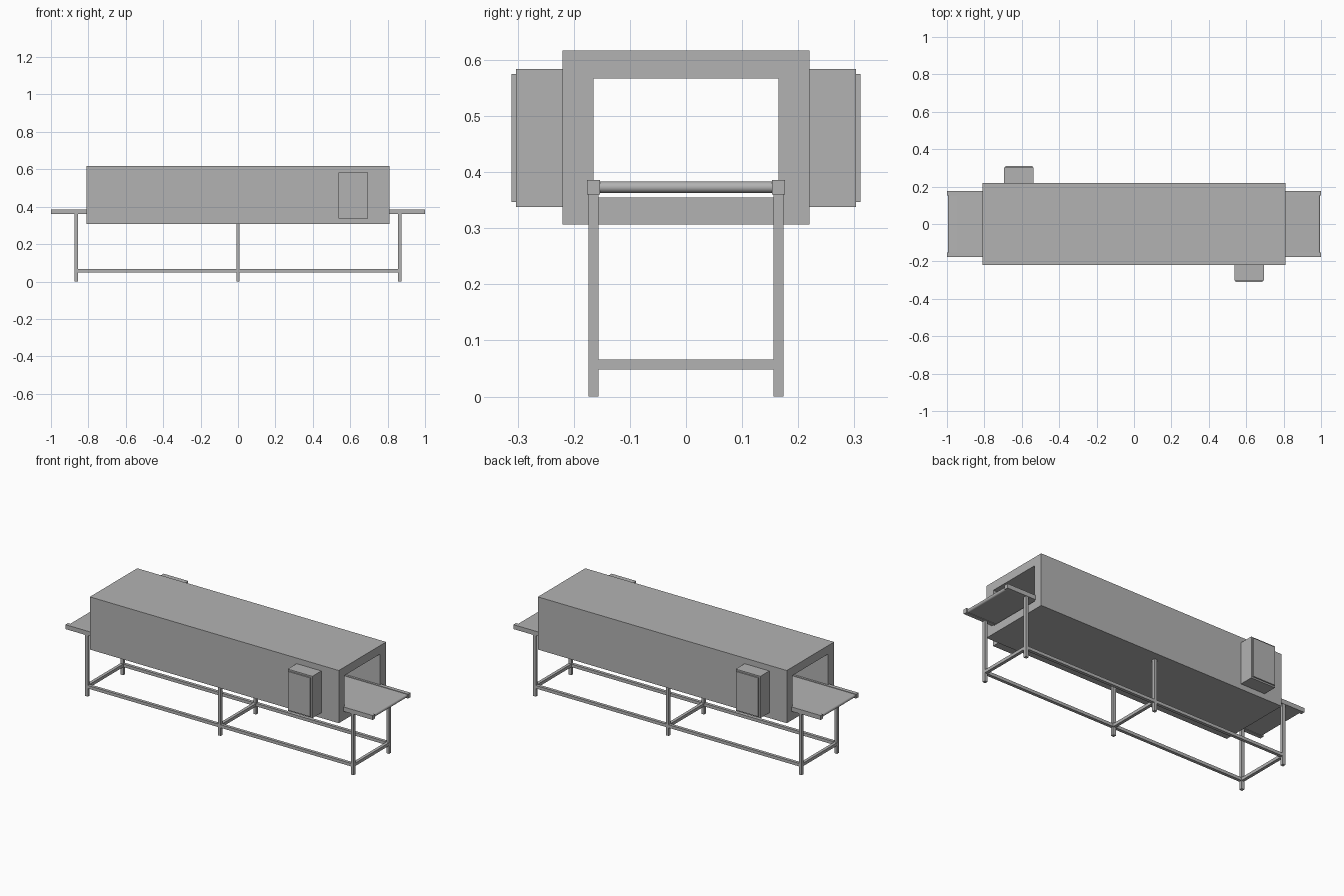
import bpy
import bmesh
import math

if "Cube" in bpy.data.objects:
    bpy.data.objects.remove(bpy.data.objects["Cube"], do_unlink=True)

GREY = (0.45, 0.45, 0.45, 1)
steel = bpy.data.materials.new("steel_grey")
steel.use_nodes = True
steel.diffuse_color = GREY
steel.node_tree.nodes["Principled BSDF"].inputs["Base Color"].default_value = GREY


def finish(name, bm):
    bmesh.ops.recalc_face_normals(bm, faces=bm.faces)
    mesh = bpy.data.meshes.new(name)
    bm.to_mesh(mesh)
    bm.free()
    mesh.materials.append(steel)
    obj = bpy.data.objects.new(name, mesh)
    bpy.context.collection.objects.link(obj)
    return obj


def box(name, x, y, z):
    """Axis-aligned box from (low, high) pairs."""
    bm = bmesh.new()
    bmesh.ops.create_cube(bm, size=1)
    for v in bm.verts:
        v.co = [lo + (c + 0.5) * (hi - lo) for c, (lo, hi) in zip(v.co, (x, y, z))]
    return finish(name, bm)


def around(centre, half):
    return (centre - half, centre + half)


# Tunnel housing: rectangular tube, open at both ends
def ring(bm, x, half_y, low, high):
    corners = ((-half_y, low), (half_y, low), (half_y, high), (-half_y, high))
    return [bm.verts.new((x, y, z)) for y, z in corners]


bm = bmesh.new()
rings = [ring(bm, -0.81, 0.22, 0.307, 0.617), ring(bm, 0.81, 0.22, 0.307, 0.617),
         ring(bm, 0.81, 0.165, 0.355, 0.567), ring(bm, -0.81, 0.165, 0.355, 0.567)]
for a, b in zip(rings, rings[1:] + rings[:1]):
    for i in range(4):
        j = (i + 1) % 4
        bm.faces.new((a[i], a[j], b[j], b[i]))
finish("tunnel_housing", bm)

# Conveyor belt: rounded-end loop, extruded across the width
R, REACH, STEPS = 0.01, 0.985, 12
bm = bmesh.new()
outline = []
for side in (1, -1):
    for i in range(STEPS + 1):
        a = math.pi * (i / STEPS - 0.5)
        outline.append(bm.verts.new((side * (REACH + R * math.cos(a)), -0.153,
                                     0.373 + side * R * math.sin(a))))
face = bm.faces.new(outline)
grown = bmesh.ops.extrude_face_region(bm, geom=[face])["geom"]
bmesh.ops.translate(bm, vec=(0, 0.306, 0),
                    verts=[g for g in grown if isinstance(g, bmesh.types.BMVert)])
belt = finish("conveyor_belt", bm)
bpy.context.view_layer.objects.active = belt
belt.select_set(True)
bpy.ops.object.shade_smooth_by_angle()
belt.select_set(False)

# Side rails, lower stringers and legs on both sides
T = 0.009
LEGS = {"left": 0.865, "middle": 0, "right": -0.865}
for side, s in (("front", -1), ("back", 1)):
    box(side + "_rail", (-1, 1), around(s * 0.1645, 0.0115), (0.36, 0.386))
    box(side + "_stringer", (-0.865, 0.865), around(s * 0.165, T), (0.048, 0.066))
    for place, x in LEGS.items():
        top = 0.31 if x == 0 else 0.362
        box(f"{side}_{place}_leg", around(x, T), around(s * 0.165, T), (0, top))

    # Control cabinet with its door, at opposite ends front and back
    cx = -s * 0.616
    box(side + "_cabinet", around(cx, 0.08), sorted((s * 0.22, s * 0.303)), (0.338, 0.584))
    box(side + "_cabinet_door", around(cx, 0.072), sorted((s * 0.303, s * 0.311)), (0.347, 0.575))

# Cross bars between leg pairs
for place, x in LEGS.items():
    box(place + "_cross_bar", around(x, T), (-0.16, 0.16), (0.048, 0.066))
